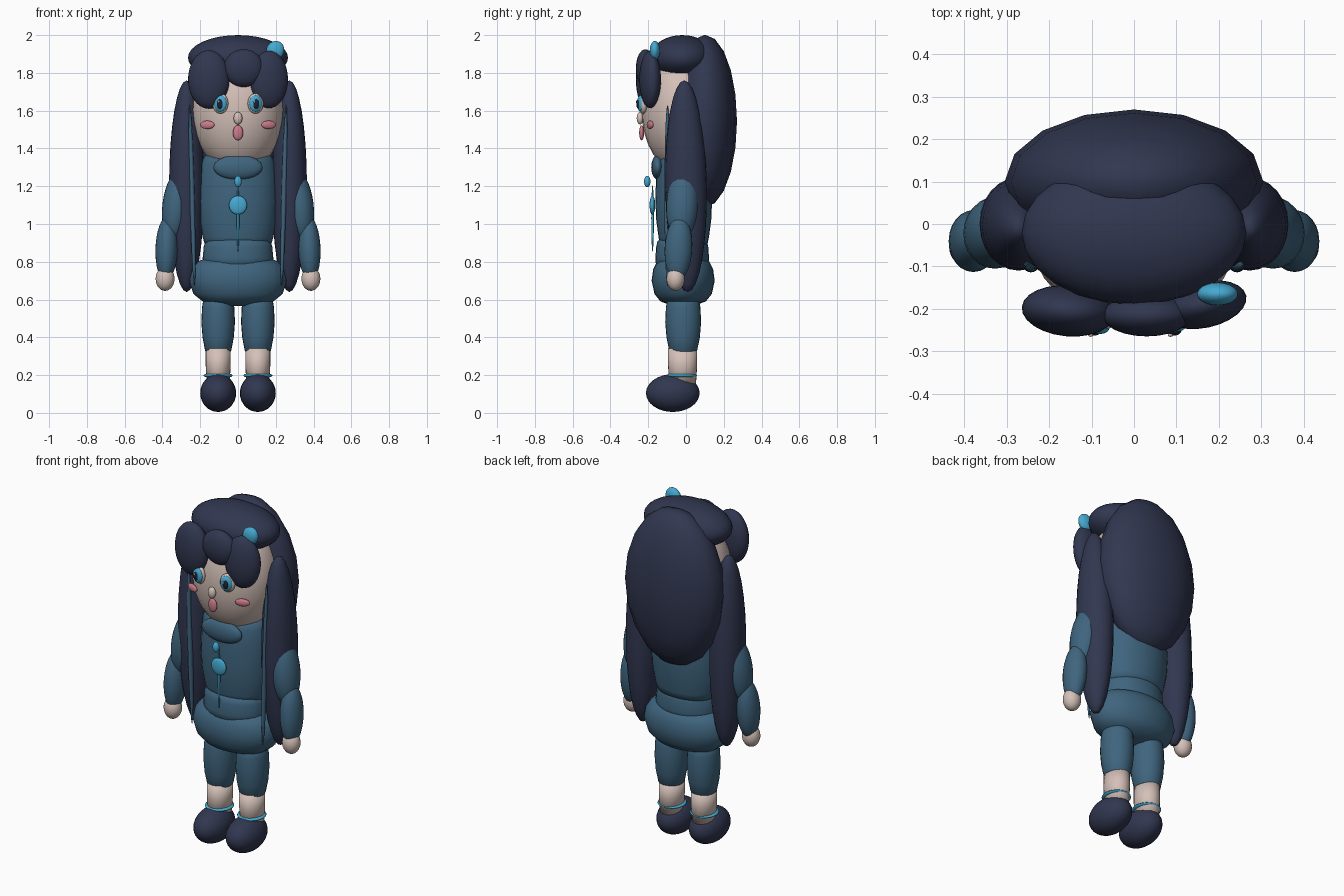
import bpy, bmesh
from math import cos, sin, pi, radians

cube = bpy.data.objects.get("Cube")
if cube:
    bpy.data.objects.remove(cube, do_unlink=True)


def material(name, color):
    m = bpy.data.materials.new(name)
    m.use_nodes = True
    m.diffuse_color = (*color, 1)
    m.node_tree.nodes["Principled BSDF"].inputs["Base Color"].default_value = (*color, 1)
    return m


NAVY = material("navy hair", (0.03, 0.038, 0.08))
TEAL = material("teal cloth", (0.05, 0.13, 0.21))
SKIN = material("pale skin", (0.66, 0.53, 0.48))
CYAN = material("bright cyan", (0.06, 0.40, 0.64))
PINK = material("soft pink", (0.60, 0.20, 0.25))
BLACK = material("dark pupil", (0.012, 0.016, 0.035))


def finish(bm, name, mat):
    for f in bm.faces:
        f.smooth = True
    bmesh.ops.recalc_face_normals(bm, faces=bm.faces)
    mesh = bpy.data.meshes.new(name)
    bm.to_mesh(mesh)
    bm.free()
    mesh.materials.append(mat)
    obj = bpy.data.objects.new(name, mesh)
    bpy.context.collection.objects.link(obj)
    return obj


def blob(name, mat, loc, size, tilt=(0, 0, 0), segs=24):
    """Ellipsoid with the given radii; tilt in degrees."""
    bm = bmesh.new()
    bmesh.ops.create_uvsphere(bm, u_segments=segs, v_segments=segs * 2 // 3, radius=1)
    bmesh.ops.scale(bm, vec=size, verts=bm.verts)
    obj = finish(bm, name, mat)
    obj.location = loc
    obj.rotation_euler = [radians(a) for a in tilt]
    return obj


def lathe(name, mat, center, rx, ry, profile, segs=28):
    """Elliptical rings from (height, relative radius) pairs, capped at both ends."""
    bm = bmesh.new()
    rings = []
    for z, r in profile:
        rings.append([bm.verts.new((center[0] + rx * r * cos(2 * pi * i / segs),
                                    center[1] + ry * r * sin(2 * pi * i / segs), z))
                      for i in range(segs)])
    for a, b in zip(rings, rings[1:]):
        for i in range(segs):
            j = (i + 1) % segs
            bm.faces.new((a[i], a[j], b[j], b[i]))
    bm.faces.new(rings[0])
    bm.faces.new(rings[-1])
    return finish(bm, name, mat)


# Head and hair mass
blob("head", SKIN, (0, -0.02, 1.60), (0.245, 0.215, 0.33))
blob("back_hair", NAVY, (0, 0.10, 1.545), (0.305, 0.17, 0.457), segs=16)
blob("hair_cap", NAVY, (0, -0.02, 1.88), (0.265, 0.17, 0.12))

# Fringe
blob("fringe_right", NAVY, (-0.155, -0.205, 1.765), (0.11, 0.06, 0.155), (0, 0, -5))
blob("fringe_middle", NAVY, (0.03, -0.215, 1.825), (0.105, 0.05, 0.10))
blob("fringe_left", NAVY, (0.165, -0.19, 1.765), (0.102, 0.055, 0.152), (0, 0, 12))
blob("hair_clip", CYAN, (0.197, -0.165, 1.918), (0.047, 0.027, 0.052), (0, 25, 0))

# Nose and mouth
blob("nose", SKIN, (0, -0.243, 1.56), (0.023, 0.018, 0.033))
blob("mouth", PINK, (0, -0.235, 1.483), (0.027, 0.013, 0.04))

# Dress
lathe("bodice", TEAL, (0, -0.012), 0.21, 0.15,
      [(0.88, 0.82), (0.93, 0.89), (1.02, 0.97), (1.12, 1), (1.24, 0.98),
       (1.32, 0.93), (1.36, 0.85), (1.38, 0.6)])
lathe("waistband", TEAL, (0, -0.02), 0.187, 0.142,
      [(0.76, 0.97), (0.82, 1), (0.88, 0.97), (0.91, 0.92), (0.92, 0.8)])
lathe("skirt", TEAL, (0, -0.015), 0.26, 0.167,
      [(0.565, 0.3), (0.59, 0.72), (0.63, 0.91), (0.70, 1), (0.76, 0.95),
       (0.80, 0.83), (0.825, 0.6)])
blob("collar", TEAL, (0, -0.15, 1.30), (0.13, 0.034, 0.065))

# Necklace
blob("collar_bead", CYAN, (0, -0.205, 1.225), (0.019, 0.017, 0.03))
blob("pendant", CYAN, (0, -0.178, 1.10), (0.048, 0.015, 0.05))
blob("pendant_cord", CYAN, (0, -0.177, 1.03), (0.007, 0.007, 0.18), segs=12)

# Paired parts
for side, s in (("left", 1), ("right", -1)):
    # Face
    blob(f"eye_white_{side}", SKIN, (s * 0.093, -0.228, 1.638), (0.043, 0.022, 0.054), (0, 0, s * 14))
    blob(f"iris_{side}", CYAN, (s * 0.093, -0.240, 1.638), (0.035, 0.018, 0.044), (0, 0, s * 14))
    blob(f"pupil_{side}", BLACK, (s * 0.094, -0.251, 1.636), (0.018, 0.012, 0.027))
    blob(f"eye_glint_{side}", SKIN, (s * 0.094 - 0.008, -0.262, 1.648), (0.006, 0.004, 0.007), segs=12)
    blob(f"cheek_{side}", PINK, (s * 0.163, -0.19, 1.525), (0.041, 0.012, 0.022), (0, 0, s * 20))

    # Long side locks with a ribbon along the front
    blob(f"side_lock_{side}", NAVY, (s * 0.272, 0, 1.20), (0.093, 0.11, 0.56), (1, 0, 0))
    blob(f"ribbon_{side}", TEAL, (s * 0.243, -0.098, 1.15), (0.013, 0.016, 0.48), (0, s * 1.5, 0))

    # Arm
    blob(f"upper_sleeve_{side}", TEAL, (s * 0.325, -0.02, 1.10), (0.075, 0.085, 0.19), (-3, -s * 7, 0))
    blob(f"lower_sleeve_{side}", TEAL, (s * 0.378, -0.04, 0.87), (0.059, 0.073, 0.172), (-3, -s * 2, 0))
    blob(f"hand_{side}", SKIN, (s * 0.386, -0.055, 0.71), (0.05, 0.048, 0.064))

    # Leg and shoe
    lathe(f"trouser_leg_{side}", TEAL, (s * 0.105, -0.015), 0.089, 0.095,
          [(0.325, 0.74), (0.33, 0.78), (0.40, 0.93), (0.48, 1), (0.56, 0.96), (0.64, 0.8)], 24)
    lathe(f"ankle_{side}", SKIN, (s * 0.105, -0.018), 0.066, 0.077,
          [(0.15, 0.92), (0.25, 1), (0.34, 1)], 24)
    blob(f"ankle_band_{side}", CYAN, (s * 0.105, -0.022, 0.198), (0.077, 0.081, 0.016))
    blob(f"shoe_{side}", NAVY, (s * 0.105, -0.07, 0.105), (0.095, 0.142, 0.1))
